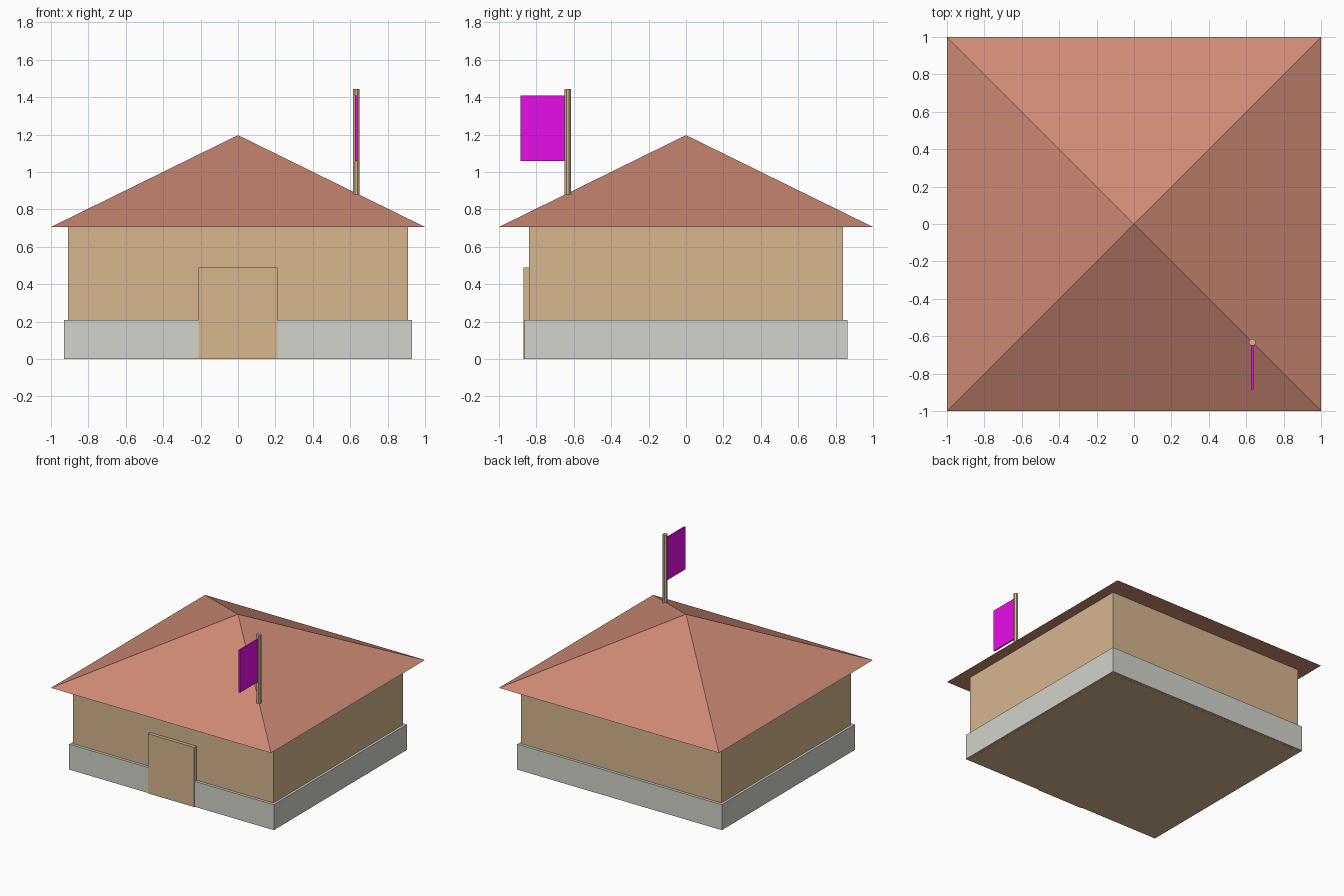
import bpy, bmesh
from mathutils import Matrix, Vector

if "Cube" in bpy.data.objects:
    bpy.data.objects.remove(bpy.data.objects["Cube"])


def material(name, rgb):
    """Flat material from 0-255 display values, converted to linear."""
    lin = [(c / 255 / 12.92) if c < 11 else ((c / 255 + 0.055) / 1.055) ** 2.4 for c in rgb]
    m = bpy.data.materials.new(name)
    m.diffuse_color = (*lin, 1)
    m.use_nodes = True
    m.node_tree.nodes["Principled BSDF"].inputs["Base Color"].default_value = m.diffuse_color
    return m


TAN = material("tan plaster", (215, 182, 143))
STONE = material("grey stone", (211, 211, 204))
CLAY = material("clay roof", (206, 138, 116))
MAGENTA = material("magenta cloth", (252, 15, 252))


def finish(name, bm, mat):
    bmesh.ops.recalc_face_normals(bm, faces=bm.faces)
    me = bpy.data.meshes.new(name)
    bm.to_mesh(me)
    bm.free()
    me.materials.append(mat)
    ob = bpy.data.objects.new(name, me)
    bpy.context.collection.objects.link(ob)
    return ob


def box(name, lo, hi, mat):
    lo, hi = Vector(lo), Vector(hi)
    bm = bmesh.new()
    bmesh.ops.create_cube(bm, size=1, matrix=Matrix.Translation((lo + hi) / 2)
                          @ Matrix.Diagonal((*(hi - lo), 1)))
    return finish(name, bm, mat)


# Main body, stone footing and front door slab
box("walls", (-0.91, -0.84, 0), (0.91, 0.84, 0.706), TAN)
footing = box("footing", (-0.93, -0.863, 0.001), (0.93, 0.863, 0.21), STONE)
box("door", (-0.21, -0.868, 0), (0.21, -0.83, 0.49), TAN)

# Underside of the footing is plain floor colour
footing.data.materials.append(TAN)
for f in footing.data.polygons:
    f.material_index = 1 if f.normal.z < -0.5 else 0

# Pyramid roof with overhanging eaves
bm = bmesh.new()
eaves = [bm.verts.new((x, y, 0.706)) for x, y in ((-1, -1), (1, -1), (1, 1), (-1, 1))]
apex = bm.verts.new((0, 0, 1.197))
bm.faces.new(eaves)
for i in range(4):
    bm.faces.new((eaves[i], eaves[(i + 1) % 4], apex))
finish("roof", bm, CLAY)

# Flag pole on the roof ridge
bm = bmesh.new()
bmesh.ops.create_cone(bm, cap_ends=True, segments=8, radius1=0.019, radius2=0.019, depth=0.565,
                      matrix=Matrix.Translation((0.632, -0.632, 1.1625))
                      @ Matrix.Rotation(0.3927, 4, 'Z'))
finish("flag_pole", bm, TAN)

# Flag flying toward the front
box("flag", (0.626, -0.885, 1.06), (0.638, -0.64, 1.41), MAGENTA)
